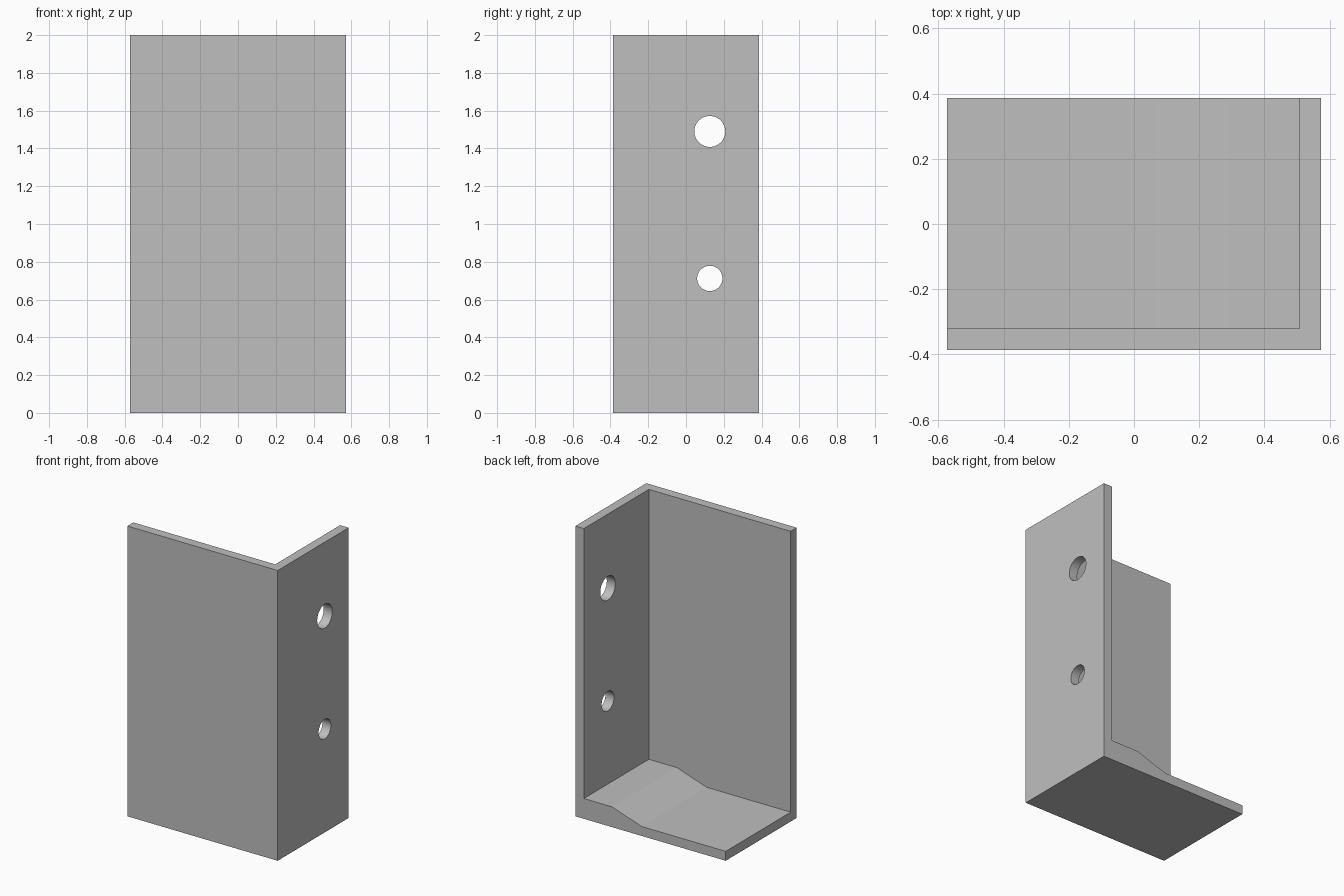
import bpy
import bmesh
import math
from mathutils import Matrix, Vector

if "Cube" in bpy.data.objects:
    bpy.data.objects.remove(bpy.data.objects["Cube"], do_unlink=True)

HALF_X, HALF_Y, HEIGHT = 0.573, 0.386, 2.0
WALL = 0.065          # plate thickness
PAD = 0.14            # raised floor beside the side plate

steel = bpy.data.materials.new("grey steel")
steel.use_nodes = True
colour = (0.52, 0.52, 0.52, 1)
steel.diffuse_color = colour
steel.node_tree.nodes["Principled BSDF"].inputs["Base Color"].default_value = colour


def add_object(name, bm):
    bmesh.ops.recalc_face_normals(bm, faces=bm.faces)
    mesh = bpy.data.meshes.new(name)
    bm.to_mesh(mesh)
    bm.free()
    mesh.materials.append(steel)
    obj = bpy.data.objects.new(name, mesh)
    bpy.context.collection.objects.link(obj)
    return obj


def extrude_profile(name, points, y0, y1):
    """Extrude an x-z outline along y."""
    bm = bmesh.new()
    face = bm.faces.new([bm.verts.new((x, y0, z)) for x, z in points])
    grown = bmesh.ops.extrude_face_region(bm, geom=[face])["geom"]
    verts = [v for v in grown if isinstance(v, bmesh.types.BMVert)]
    bmesh.ops.translate(bm, verts=verts, vec=Vector((0, y1 - y0, 0)))
    return add_object(name, bm)


def hole_cutter(name, y, z, radius):
    bm = bmesh.new()
    place = Matrix.Translation((HALF_X, y, z)) @ Matrix.Rotation(math.pi / 2, 4, "Y")
    bmesh.ops.create_cone(bm, cap_ends=True, segments=48, radius1=radius,
                          radius2=radius, depth=0.4, matrix=place)
    return add_object(name, bm)


# Outer block
bracket = extrude_profile(
    "corner_bracket",
    [(-HALF_X, 0), (HALF_X, 0), (HALF_X, HEIGHT), (-HALF_X, HEIGHT)],
    -HALF_Y, HALF_Y)

# Open interior, with the sloped step in the floor
inner = HALF_X - WALL
interior = extrude_profile(
    "interior_cutter",
    [(-1, WALL), (0.067, WALL), (0.295, PAD), (inner, PAD), (inner, 3), (-1, 3)],
    -HALF_Y + WALL, 1)

# Bolt holes through the side plate
cutters = [interior,
           hole_cutter("upper_hole_cutter", 0.126, 1.49, 0.082),
           hole_cutter("lower_hole_cutter", 0.126, 0.712, 0.067)]

bpy.ops.object.select_all(action="DESELECT")
bpy.context.view_layer.objects.active = bracket
bracket.select_set(True)
for cutter in cutters:
    cutter.hide_render = True
    mod = bracket.modifiers.new(cutter.name, "BOOLEAN")
    mod.operation = "DIFFERENCE"
    mod.solver = "EXACT"
    mod.object = cutter
    bpy.ops.object.modifier_apply(modifier=mod.name)
    bpy.data.objects.remove(cutter, do_unlink=True)

bpy.ops.object.shade_smooth_by_angle(angle=math.radians(15))
